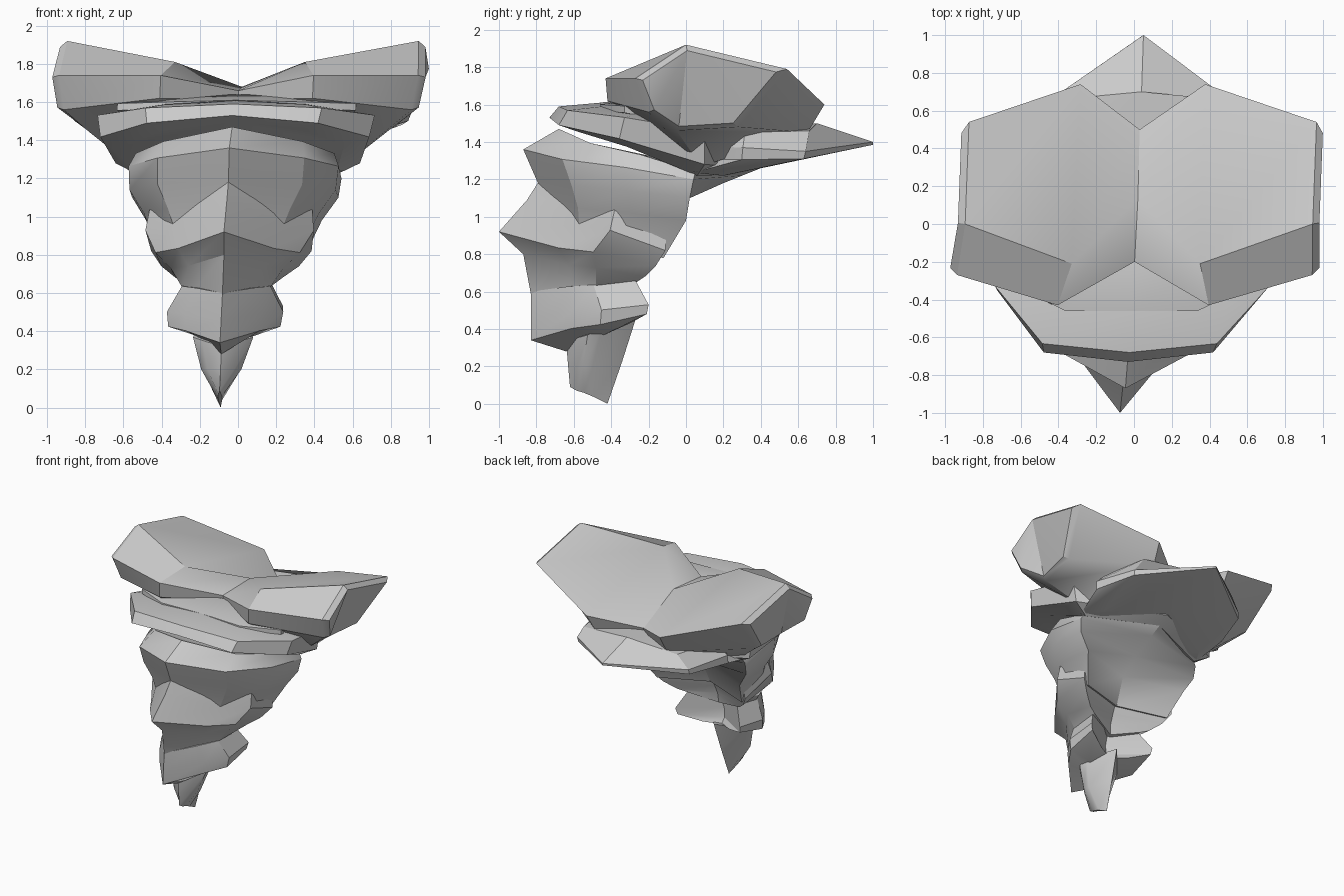
import bpy, bmesh, math
from mathutils import Vector

# Remove the default cube only
default = bpy.data.objects.get("Cube")
if default:
    bpy.data.objects.remove(default, do_unlink=True)

# Single stone colour
stone = bpy.data.materials.new("grey stone")
stone.use_nodes = True
stone.diffuse_color = (.6, .6, .6, 1)
stone.node_tree.nodes["Principled BSDF"].inputs["Base Color"].default_value = stone.diffuse_color


def lean(point):
    """The symmetry plane of the rock is slightly turned and tilted."""
    x, y, z = point
    return (x - .07 + .05 * y + .05 * z, y, z)


def mirrored(points):
    return [Vector((-p.x, p.y, p.z)) for p in points]


def skin(name, rings):
    """Skin closed rings of equal length and cap both ends."""
    bm = bmesh.new()
    loops = [[bm.verts.new(lean(point)) for point in ring] for ring in rings]
    for lower, upper in zip(loops, loops[1:]):
        for i in range(len(lower)):
            bm.faces.new((lower[i - 1], lower[i], upper[i], upper[i - 1]))
    bm.faces.new(loops[0][::-1])
    bm.faces.new(loops[-1])
    bmesh.ops.remove_doubles(bm, verts=bm.verts[:], dist=.001)
    bmesh.ops.triangulate(bm, faces=[f for f in bm.faces if len(f.verts) > 4])
    bmesh.ops.recalc_face_normals(bm, faces=bm.faces[:])
    mesh = bpy.data.meshes.new(name)
    bm.to_mesh(mesh)
    bm.free()
    mesh.materials.append(stone)
    obj = bpy.data.objects.new(name, mesh)
    bpy.context.collection.objects.link(obj)
    bpy.ops.object.select_all(action="DESELECT")
    obj.select_set(True)
    bpy.context.view_layer.objects.active = obj
    bpy.ops.object.shade_smooth_by_angle(angle=math.radians(30))


def ring(front, side, back):
    """Front and back are (y, z) on the symmetry plane, side is (x, y, z)."""
    return Vector((0, *front)), Vector(side), Vector((0, *back))


def tier(name, rings, corner=.3, flank=.6, bulge=1.05):
    """Skin rings; corner and flank say how far back those two points sit."""
    outlines = []
    for front, side, back in rings:
        corner_point = front.lerp(side, corner)
        corner_point.x = side.x * .7
        corner_point.z = front.lerp(side, corner + .1).z
        flank_point = front.lerp(side, flank)
        flank_point.x = side.x * bulge
        half = [corner_point, flank_point, side]
        outlines.append([front, *half, back, *reversed(mirrored(half))])
    skin(name, outlines)


# Pointed foot of the rock
tier("bottom_spike", [
    ring(front=(-.62, .09), side=(.01, -.5, .04), back=(-.42, 0)),
    ring(front=(-.63, .2), side=(.1, -.5, .2), back=(-.34, .23)),
    ring(front=(-.64, .32), side=(.15, -.45, .4), back=(-.27, .45)),
])

# Narrow waist with two flaps that sweep backwards
tier("waist", [
    ring(front=(-.64, .28), side=(.12, -.3, .43), back=(-.36, .42)),
    ring(front=(-.83, .34), side=(.28, -.21, .48), back=(-.4, .46)),
    ring(front=(-.83, .46), side=(.29, -.2, .53), back=(-.4, .54)),
    ring(front=(-.83, .6), side=(.22, -.27, .66), back=(-.36, .65)),
], corner=.35)

# Beaked step above the waist
tier("belly", [
    ring(front=(-.83, .59), side=(.22, -.25, .66), back=(-.34, .6)),
    ring(front=(-.87, .8), side=(.28, -.22, .68), back=(-.33, .68)),
    ring(front=(-1, .92), side=(.36, -.16, .74), back=(-.3, .75)),
    ring(front=(-.85, 1.09), side=(.42, -.11, .82), back=(-.25, .85)),
    ring(front=(-.78, 1.2), side=(.4, -.1, 1), back=(-.2, 1)),
], corner=.38)

# Broad chest
tier("torso", [
    ring(front=(-.7, .95), side=(.38, -.12, .78), back=(-.25, .8)),
    ring(front=(-.75, 1.08), side=(.46, 0, .98), back=(-.16, 1)),
    ring(front=(-.8, 1.2), side=(.54, .02, 1.1), back=(0, 1.1)),
    ring(front=(-.87, 1.36), side=(.55, .04, 1.2), back=(.2, 1.18)),
    ring(front=(-.68, 1.47), side=(.52, .05, 1.24), back=(.3, 1.22)),
], corner=.23, bulge=1)

# Overhanging collar around the top of the chest
tier("collar", [
    ring(front=(-.62, 1.5), side=(.52, .06, 1.22), back=(.3, 1.22)),
    ring(front=(-.73, 1.53), side=(.64, .1, 1.28), back=(.4, 1.26)),
    ring(front=(-.68, 1.59), side=(.66, .1, 1.46), back=(.4, 1.45)),
    ring(front=(-.46, 1.61), side=(.5, .1, 1.5), back=(.4, 1.48)),
], corner=.06, flank=.45, bulge=1.1)

# Shelf that runs out to a point at the back
tier("back_shelf", [
    ring(front=(-.2, 1.26), side=(.46, .2, 1.22), back=(.45, 1.27)),
    ring(front=(-.2, 1.3), side=(.5, .63, 1.31), back=(1, 1.385)),
    ring(front=(-.2, 1.4), side=(.5, .64, 1.35), back=(1, 1.4)),
    ring(front=(-.2, 1.45), side=(.42, .66, 1.46), back=(.7, 1.5)),
], bulge=1.2)

# Front lip between the collar and the shoulder slabs
tier("upper_lip", [
    ring(front=(-.46, 1.58), side=(.5, .2, 1.46), back=(.2, 1.44)),
    ring(front=(-.46, 1.61), side=(.5, .2, 1.52), back=(.2, 1.48)),
    ring(front=(-.22, 1.64), side=(.5, .2, 1.58), back=(.2, 1.52)),
], corner=0, flank=.2, bulge=1.25)


def station(ridge, back_top, back_bottom, underside, front_bottom, front_top):
    """One section through a shoulder slab."""
    section = ridge, back_top, back_bottom, underside, front_bottom, front_top
    return [Vector(point) for point in section]


# Two raised shoulder slabs meeting in a central valley
centre = station(
    ridge=(0, .13, 1.68), back_top=(0, .5, 1.5), back_bottom=(0, .5, 1.45),
    underside=(0, 0, 1.4), front_bottom=(0, -.18, 1.61), front_top=(0, -.2, 1.66))
inner = station(
    ridge=(.34, -.21, 1.81), back_top=(.33, .74, 1.6), back_bottom=(.32, .65, 1.45),
    underside=(.56, .08, 1.27), front_bottom=(.4, -.42, 1.62), front_top=(.4, -.43, 1.74))
outer = station(
    ridge=(.92, 0, 1.92), back_top=(.92, .54, 1.79), back_bottom=(.84, .28, 1.48),
    underside=(.8, -.05, 1.46), front_bottom=(.91, -.2, 1.56), front_top=(.94, -.27, 1.74))

# Bevelled outer end of each slab
middle = sum(outer, Vector()) / len(outer)
tip = [point.lerp(middle, .12) for point in outer]
for start, end in zip(outer, tip):
    end.x = start.x * 1.04

right_half = [mirrored(section) for section in (tip, outer, inner)]
skin("shoulder_slabs", right_half + [centre, inner, outer, tip])
